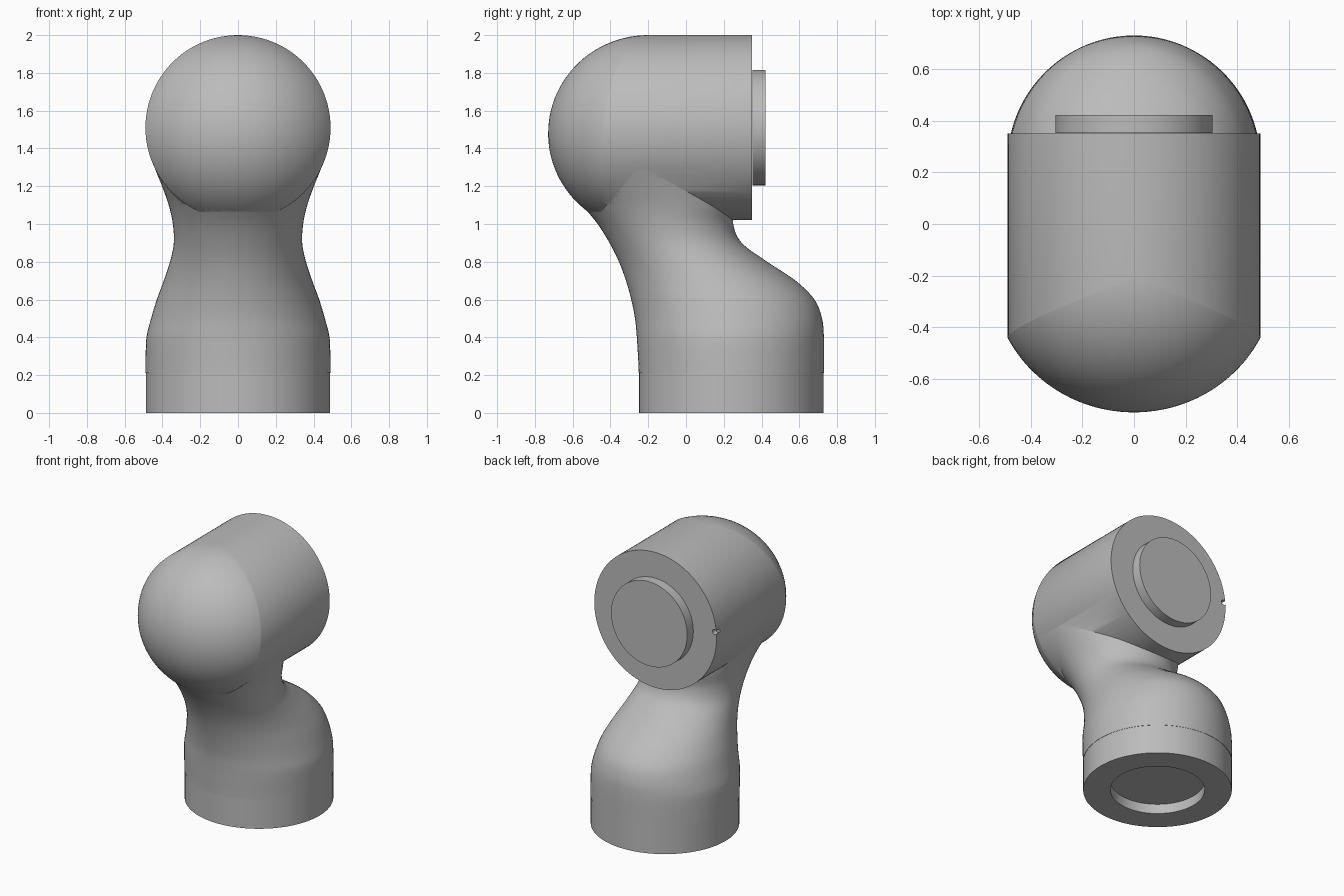
import bpy, bmesh, math
from mathutils import Matrix

if "Cube" in bpy.data.objects:
    bpy.data.objects.remove(bpy.data.objects["Cube"], do_unlink=True)

GREY = (0.5, 0.5, 0.5, 1)
mat = bpy.data.materials.new("neutral grey")
mat.use_nodes = True
mat.diffuse_color = GREY
mat.node_tree.nodes["Principled BSDF"].inputs["Base Color"].default_value = GREY

SIDES, R, AXIS_Z, BASE_Y = 96, 0.49, 1.51, 0.24
ANGLES = [2 * math.pi * i / SIDES for i in range(SIDES)]


def finish(bm, name):
    bmesh.ops.recalc_face_normals(bm, faces=bm.faces)
    mesh = bpy.data.meshes.new(name)
    bm.to_mesh(mesh)
    bm.free()
    mesh.materials.append(mat)
    ob = bpy.data.objects.new(name, mesh)
    bpy.context.collection.objects.link(ob)
    return ob


def skin(name, rings):
    """Closed solid through a list of equal rings of points."""
    bm = bmesh.new()
    loops = [[bm.verts.new(p) for p in ring] for ring in rings]
    for a, b in zip(loops, loops[1:]):
        for i in range(SIDES):
            j = (i + 1) % SIDES
            bm.faces.new((a[i], a[j], b[j], b[i]))
    bm.faces.new(loops[0][::-1])
    bm.faces.new(loops[-1])
    return finish(bm, name)


def cylinder(name, radius, depth, centre, along_y=False):
    bm = bmesh.new()
    turn = Matrix.Rotation(math.pi / 2 if along_y else 0, 4, 'X')
    bmesh.ops.create_cone(bm, cap_ends=True, segments=SIDES, radius1=radius, radius2=radius,
                          depth=depth, matrix=Matrix.Translation(centre) @ turn)
    return finish(bm, name)


def combine(ob, other, operation):
    mod = ob.modifiers.new(operation.lower(), 'BOOLEAN')
    mod.operation, mod.solver, mod.object = operation, 'EXACT', other
    other.hide_render = True
    bpy.context.view_layer.objects.active = ob
    bpy.ops.object.modifier_apply(modifier=mod.name)
    bpy.data.objects.remove(other, do_unlink=True)


def smooth(ob, degrees=35):
    bpy.ops.object.select_all(action='DESELECT')
    ob.select_set(True)
    bpy.context.view_layer.objects.active = ob
    bpy.ops.object.shade_smooth_by_angle(angle=math.radians(degrees))


# Lower body and neck: height, half width, front y, back y
SECTIONS = [(0.21, .49, -.25, .73), (0.4, .485, -.26, .73), (0.5, .46, -.27, .72),
            (0.6, .43, -.29, .68), (0.7, .393, -.318, .58), (0.8, .36, -.355, .43),
            (0.9, .34, -.405, .295), (1.0, .345, -.468, .25), (1.1, .367, -.55, .26),
            (1.2, .402, -.635, .25), (1.3, .442, -.69, .22), (1.4, .474, -.72, .2),
            (1.5, .486, -.728, .2)]


def spline(p, q, r, s, t):
    return 0.5 * (2 * q + (r - p) * t + (2 * p - 5 * q + 4 * r - s) * t * t
                  + (3 * q - p - 3 * r + s) * t ** 3)


rings, steps, last = [], 5, len(SECTIONS) - 1
for k in range(last * steps + 1):
    seg = min(k // steps, last - 1)
    t = k / steps - seg
    pts = [SECTIONS[min(max(seg + d, 0), last)] for d in (-1, 0, 1, 2)]
    half, front, back = (spline(*[p[c] for p in pts], t) for c in (1, 2, 3))
    z = SECTIONS[seg][0] + t * (SECTIONS[seg + 1][0] - SECTIONS[seg][0])
    mid, ry = (front + back) / 2, (back - front) / 2
    rings.append([(half * math.cos(a), mid + ry * math.sin(a), z) for a in ANGLES])
body = skin("link_body", rings)


# Upper barrel with a domed front
def dome_y(x, z):
    return -0.2 - 0.53 * math.sqrt(max(0, 1 - (x / 0.55) ** 2 - ((z - 1.48) / 0.52) ** 2))


def barrel_ring(radius, y=None):
    ring = []
    for a in ANGLES:
        x, z = radius * math.cos(a), AXIS_Z + radius * math.sin(a)
        ring.append((x, dome_y(x, z) if y is None else y, z))
    return ring


dome = [barrel_ring(R * math.sin(math.pi / 2 * i / 24)) for i in range(24, 0, -1)]
barrel = skin("barrel", [barrel_ring(R, 0.35)] + dome)

# Small locating notch on the barrel rim
combine(barrel, cylinder("notch_cutter", 0.018, 0.08, (-0.475, 0.35, 1.55), True), 'DIFFERENCE')
combine(body, barrel, 'UNION')
smooth(body)

# Mounting disc on the barrel's back face
smooth(cylinder("mounting_disc", 0.305, 0.07, (0, 0.387, AXIS_Z), True))

# Base ring with a shallow socket underneath
base = cylinder("base_ring", 0.488, 0.21, (0, BASE_Y, 0.105))
combine(base, cylinder("socket_cutter", 0.31, 0.14, (0, BASE_Y, 0)), 'DIFFERENCE')
smooth(base)
